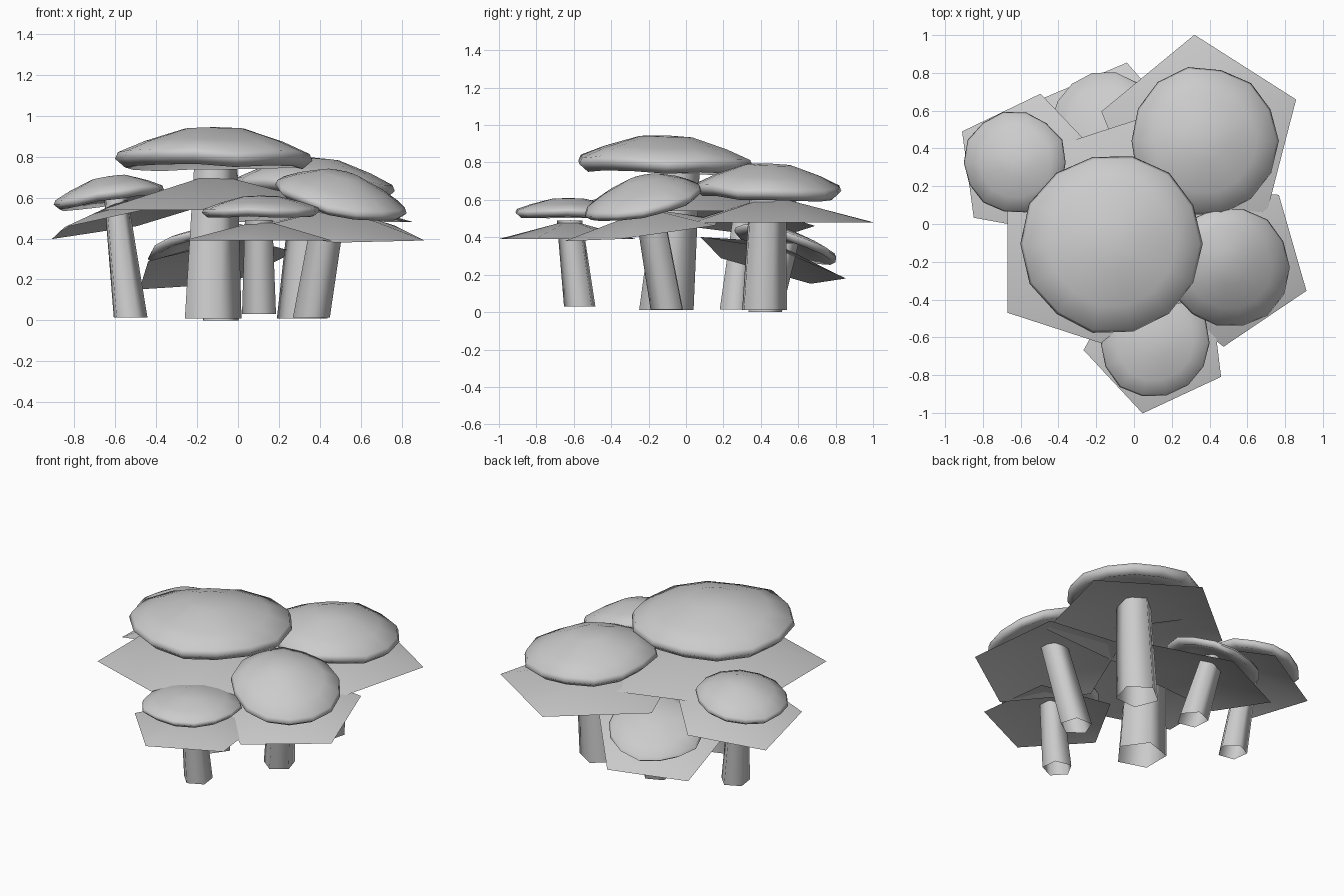
import bpy, bmesh, math, random
from mathutils import Vector

random.seed(4)
cube = bpy.data.objects.get("Cube")
if cube:
    bpy.data.objects.remove(cube, do_unlink=True)

grey = bpy.data.materials.new("mushroom_grey")
grey.use_nodes = True
tone = (0.6, 0.6, 0.6, 1)
grey.diffuse_color = tone
bsdf = grey.node_tree.nodes["Principled BSDF"]
bsdf.inputs["Base Color"].default_value = tone
bsdf.inputs["Roughness"].default_value = 0.9


def finish(name, bm, angle):
    bmesh.ops.recalc_face_normals(bm, faces=bm.faces)
    mesh = bpy.data.meshes.new(name)
    bm.to_mesh(mesh)
    bm.free()
    mesh.materials.append(grey)
    obj = bpy.data.objects.new(name, mesh)
    bpy.context.collection.objects.link(obj)
    bpy.ops.object.select_all(action="DESELECT")
    obj.select_set(True)
    bpy.context.view_layer.objects.active = obj
    bpy.ops.object.shade_smooth_by_angle(angle=math.radians(angle))


def bridge(bm, a, b):
    n = len(a)
    for i in range(n):
        bm.faces.new((a[i], a[(i + 1) % n], b[(i + 1) % n], b[i]))


def fan(bm, ring, tip):
    for i in range(len(ring)):
        bm.faces.new((ring[i], ring[(i + 1) % len(ring)], tip))


# Five-sided ring of vertices, tilted by a slope in x and y
def pentagon(bm, centre, radius, turn, tilt=(0, 0)):
    ring = []
    for i in range(5):
        a = math.radians(turn) + math.tau * i / 5
        x, y = radius * math.cos(a), radius * math.sin(a)
        ring.append(bm.verts.new(Vector(centre) + Vector((x, y, tilt[0] * x + tilt[1] * y))))
    return ring


# Cap: lathed dome with an uneven, rolled rim and hollow underside
def make_cap(name, centre, radius, rise, tilt):
    bm = bmesh.new()
    n = 14
    c = Vector(centre)
    lip = radius * 0.11
    profile = [(0.3, rise * 0.95), (0.7, rise * 0.53), (0.97, rise * 0.15),
               (1.0, -0.2 * lip), (0.9, -lip), (0.5, 0.1 * lip)]
    wobble = [random.uniform(0.98, 1.03) for _ in range(n)]
    droop = [random.uniform(-0.03, 0.02) * radius for _ in range(n)]

    def point(r, z, i):
        a = math.tau * i / n
        x, y = r * radius * math.cos(a), r * radius * math.sin(a)
        return c + Vector((x, y, z + droop[i] * r ** 2 + tilt[0] * x + tilt[1] * y))

    rings = [[bm.verts.new(point(r * wobble[i], z, i)) for i in range(n)] for r, z in profile]
    for a, b in zip(rings, rings[1:]):
        bridge(bm, a, b)
    fan(bm, rings[0], bm.verts.new(c + Vector((0, 0, rise))))
    fan(bm, rings[-1], bm.verts.new(c + Vector((0, 0, rise * 0.3))))
    finish(name, bm, 80)


# Gills: open, shallow five-sided cone below the cap
def make_gills(name, centre, radius, turn, tilt):
    bm = bmesh.new()
    ring = pentagon(bm, centre, radius, turn, tilt)
    fan(bm, ring, bm.verts.new(Vector(centre) + Vector((0, 0, 0.26 * radius))))
    finish(name, bm, 60)


# Stem: tapered, leaning five-sided open tube, turned like its gills
def make_stem(name, turn, foot, head, r_foot, r_head):
    bm = bmesh.new()
    bridge(bm, pentagon(bm, foot, r_foot, turn), pentagon(bm, head, r_head, turn))
    finish(name, bm, 80)


# name: cap (centre, radius, rise, tilt), gills (centre, radius, turn, tilt),
# stem (foot, head, foot radius, head radius)
mushrooms = {
    "centre": (((-.112, -.105, .80), .48, .145, (0, -.03)),
               ((-.12, -.07, .54), .68, 0, (0, 0)),
               ((-.136, -.105, .01), (-.12, -.04, .74), .153, .118)),
    "back_left": (((.375, .44, .66), .39, .135, (-.05, -.03)),
                  ((.353, .46, .48), .543, 21.5, (0, 0)),
                  ((.316, .41, .01), (.36, .43, .63), .13, .105)),
    "left": (((.505, -.23, .60), .32, .12, (-.2, .2)),
             ((.49, -.2, .435), .45, -20, (-.06, .125)),
             ((.36, -.095, .015), (.45, -.19, .55), .095, .083)),
    "front": (((.11, -.63, .54), .29, .07, (0, 0)),
              ((.12, -.62, .39), .39, 187, (0, 0)),
              ((.108, -.565, .03), (.105, -.62, .49), .089, .072)),
    "right": (((-.63, .325, .605), .27, .10, (.14, -.05)),
              ((-.565, .304, .485), .392, 151.7, (.2, -.1)),
              ((-.53, .26, .015), (-.6, .32, .6), .088, .062)),
    "back": (((-.16, .53, .365), .275, .07, (.19, -.28)),
             ((-.13, .455, .271), .41, 77, (.178, -.27)),
             ((-.09, .42, 0), (-.14, .53, .37), .095, .075)),
}
for name, (cap, gills, stem) in mushrooms.items():
    make_cap(name + "_cap", *cap)
    make_gills(name + "_gills", *gills)
    make_stem(name + "_stem", gills[2], *stem)
